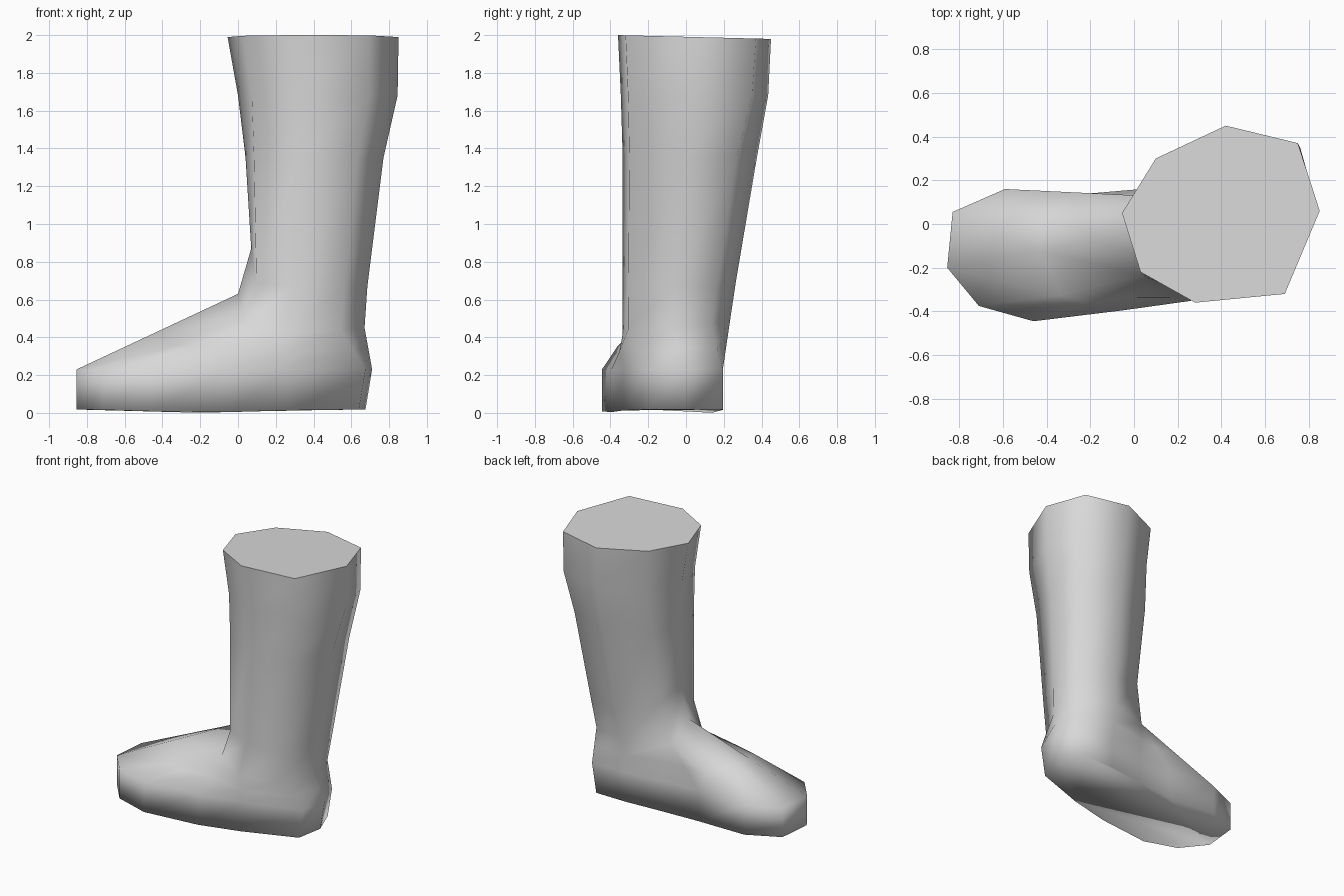
import bpy, bmesh
from mathutils import Vector

cube = bpy.data.objects.get("Cube")
if cube:
    bpy.data.objects.remove(cube, do_unlink=True)

# Footprint, counter-clockwise from the heel
SOLE = [(.675, 0), (.6, .195), (.36, .195), (.09, .165), (-.2, .14), (-.59, .16),
        (-.83, .055), (-.855, -.2), (-.71, -.375), (-.46, -.445), (-.05, -.395),
        (.26, -.33), (.64, -.2)]
# Leg cross-section, counter-clockwise from the back of the calf
LEG = [(.85, .06), (.75, .37), (.42, .45), (.1, .3), (-.055, .05), (.03, -.22),
       (.28, -.36), (.69, -.32)]
# Which leg column each footprint point runs into
COLUMN = [0, 1, 2, 3, 3, 3, 4, 4, 5, 5, 5, 6, 7]
# Heights of the two sloping rings, and how columns drift in the lower leg
ANKLE = [.45, .47, .5, .51, .63, .48, .42, .44]
SHIN = [.67, .66, .7, .8, .87, .68, .67, .67]
DRIFT_X = [0, .9, 0, -1.5, 0, -.6, 0, -.2]
DRIFT_Y = [-.6, -.9, 0, 0, 0, 0, 0, 0]
# Leg levels: heights, x range, y range, drift
LEVELS = [(ANKLE, 0, .67, -.335, .235, .05), (SHIN, .07, .685, -.335, .265, .05),
          ([1.35] * 8, .04, .77, -.335, .375, .04), ([1.68] * 8, 0, .845, -.345, .435, .01),
          ([2] * 8, -.055, .85, -.36, .45, 0)]
TOP = LEVELS[-1]


def fit(value, low, high, a, b):
    return a + (value - low) / (high - low) * (b - a)


def leg_ring(heights, x0, x1, y0, y1, drift):
    """Scale the leg section to a range; the top tilts down to the rear."""
    ring = []
    for (x, y), z, dx, dy in zip(LEG, heights, DRIFT_X, DRIFT_Y):
        px = fit(x, TOP[1], TOP[2], x0, x1) + dx * drift
        py = fit(y, TOP[3], TOP[4], y0, y1) + dy * drift
        if heights is TOP[0]:
            z -= .025 * (py - y0)
        ring.append(Vector((px, py, z)))
    return [ring[c] for c in COLUMN]


# Sole and foot side, with a slightly bulging heel
sole = [Vector((x, y, min(.018, .03 * abs(x + .18)))) for x, y in SOLE]
welt = [Vector((x + (.035 if x > .5 else 0), y, .23)) for x, y in SOLE]
legs = [leg_ring(*level) for level in LEVELS]
# Instep rises from the foot side to the ankle, fuller on the outer side
instep = [a.lerp(b, .5) for a, b in zip(welt, legs[0])]
for p in instep:
    if p.y < -.28 and p.x < .4:
        p.y -= .02

# Loft all rings
bm = bmesh.new()
rings = [[bm.verts.new(p) for p in ring] for ring in [sole, welt, instep] + legs]
n = len(SOLE)
for low, high in zip(rings, rings[1:]):
    for i in range(n):
        j = (i + 1) % n
        bm.faces.new((low[i], low[j], high[j], high[i]))
bottom = bm.faces.new(rings[0][::-1])
bm.faces.new(rings[-1])
bmesh.ops.inset_region(bm, faces=[bottom], thickness=.1)
bmesh.ops.remove_doubles(bm, verts=bm.verts, dist=.0005)
bmesh.ops.recalc_face_normals(bm, faces=bm.faces)

# Smooth everywhere except the flat top
for face in bm.faces:
    face.smooth = True
top = max(bm.faces, key=lambda f: f.calc_center_median().z)
top.smooth = False
for edge in top.edges:
    edge.smooth = False

mesh = bpy.data.meshes.new("boot")
bm.to_mesh(mesh)
bm.free()
boot = bpy.data.objects.new("boot", mesh)
bpy.context.collection.objects.link(boot)

# Plain grey material
mat = bpy.data.materials.new("light grey")
mat.use_nodes = True
colour = (.69, .69, .69, 1)
mat.diffuse_color = colour
mat.node_tree.nodes["Principled BSDF"].inputs["Base Color"].default_value = colour
mesh.materials.append(mat)
